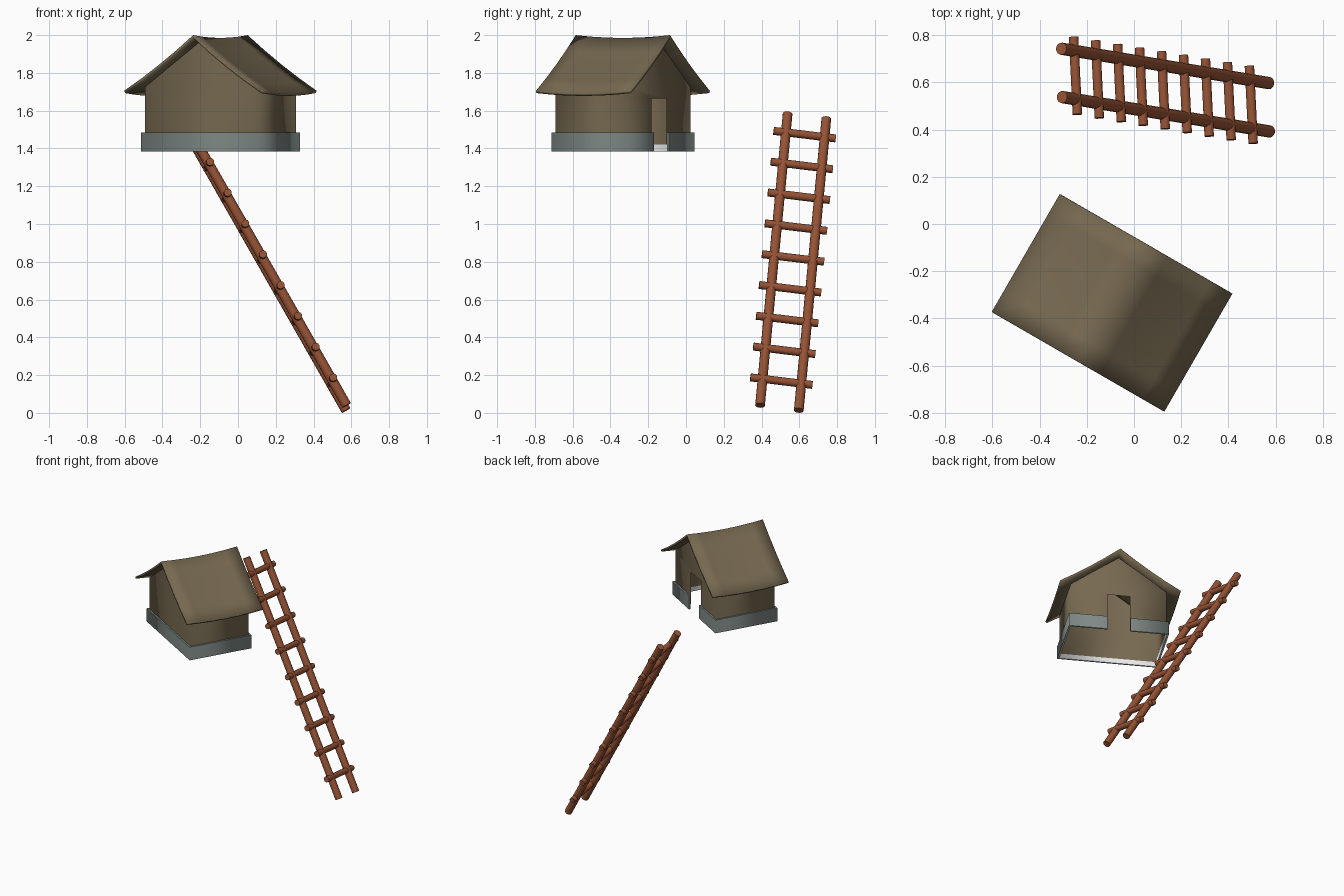
import bpy, bmesh, math
from mathutils import Matrix, Vector

if "Cube" in bpy.data.objects:
    bpy.data.objects.remove(bpy.data.objects["Cube"])


def material(name, rgb):
    m = bpy.data.materials.new(name)
    m.diffuse_color = (*rgb, 1)
    m.use_nodes = True
    m.node_tree.nodes["Principled BSDF"].inputs["Base Color"].default_value = m.diffuse_color
    return m


BROWN = material("weathered_brown", (0.18, 0.14, 0.08))
STONE = material("grey_stone", (0.21, 0.25, 0.235))
PALE = material("pale_lining", (0.8, 0.8, 0.8))
WOOD = material("red_wood", (0.30, 0.085, 0.035))

# the hut is turned 30 degrees; its ridge runs along local y
HUT = Matrix.Translation((-0.093, -0.334, 0)) @ Matrix.Rotation(math.radians(-30), 4, "Z")


def finish(bm, name, mats, matrix=None):
    if matrix is not None:
        bm.transform(matrix)
    me = bpy.data.meshes.new(name)
    bm.to_mesh(me)
    bm.free()
    for m in mats:
        me.materials.append(m)
    for p in me.polygons:
        p.use_smooth = True
    ob = bpy.data.objects.new(name, me)
    bpy.context.collection.objects.link(ob)
    return ob


# ---- walls: gable walls front and back, doorway in the back one
A, B, D = 0.335, 0.22, 0.08
Z0, ZE, ZA, ZD = 1.42, 1.725, 1.965, 1.665
bm = bmesh.new()


def v(x, y, z):
    return bm.verts.new((x, y, z))


front = [v(-A, -B, Z0), v(A, -B, Z0), v(A, -B, ZE), v(0, -B, ZA), v(-A, -B, ZE)]
back = [v(A, B, Z0), v(D, B, Z0), v(D, B, ZD), v(-D, B, ZD), v(-D, B, Z0),
        v(-A, B, Z0), v(-A, B, ZE), v(0, B, ZA), v(A, B, ZE)]
bm.faces.new(front)
bm.faces.new([back[i] for i in (0, 1, 2, 8)])
bm.faces.new([back[i] for i in (2, 3, 6, 7, 8)])
bm.faces.new([back[i] for i in (3, 4, 5, 6)])
bm.faces.new([front[1], back[0], back[8], front[2]])
bm.faces.new([back[5], front[0], front[4], back[6]])
finish(bm, "walls", [BROWN], HUT)


# ---- stone base band, open at the doorway, pale on the inside
def ring(a, b):
    return [(-D, b), (-a, b), (-a, -b), (a, -b), (a, b), (D, b)]


outer, inner = ring(0.35, 0.235), ring(0.338, 0.223)
low, high = 1.385, 1.485
bm = bmesh.new()


def strip(p, zp, q, zq, mat, cap=False):
    lo = [bm.verts.new((*c, zp)) for c in p]
    hi = [bm.verts.new((*c, zq)) for c in q]
    for i in range(len(p) - 1):
        f = bm.faces.new((lo[i], lo[i + 1], hi[i + 1], hi[i]))
        f.material_index = mat


strip(outer, low, outer, high, 0)
strip(outer, high, inner, high, 0)
strip(inner, high, inner, low, 1)
strip(inner, low, outer, low, 1)
for i in (0, 5):  # door jambs
    q = [(*outer[i], low), (*outer[i], high), (*inner[i], high), (*inner[i], low)]
    bm.faces.new([bm.verts.new(c) for c in (q if i == 0 else q[::-1])])
finish(bm, "stone_base", [STONE, PALE], HUT)

# ---- sagging roof with flared eaves
U, V = 0.4225, 0.288
bm = bmesh.new()
cols, rows = 8, 6
grid = []
for j in range(rows + 1):
    t = 2 * j / rows - 1
    line = []
    for i in range(cols + 1):
        s = 2 * i / cols - 1
        r = abs(s)
        z = 1.985 + 0.015 * t * t - 0.295 * (r + 0.15 * r * (1 - r))
        line.append(bm.verts.new((s * U, t * V, z)))
    grid.append(line)
for j in range(rows):
    for i in range(cols):
        bm.faces.new((grid[j][i], grid[j][i + 1], grid[j + 1][i + 1], grid[j + 1][i]))
roof = finish(bm, "roof", [BROWN], HUT)
mod = roof.modifiers.new("thickness", "SOLIDIFY")
mod.thickness = 0.014
mod.offset = -1


# ---- ladder
def pole(name, a, b, radius, sides):
    a, b = Vector(a), Vector(b)
    d = b - a
    bm = bmesh.new()
    bmesh.ops.create_cone(bm, cap_ends=True, segments=sides, radius1=radius,
                          radius2=radius, depth=d.length)
    m = Matrix.Translation((a + b) / 2) @ d.to_track_quat("Z", "Y").to_matrix().to_4x4()
    ob = finish(bm, name, [WOOD], m)
    bpy.context.view_layer.objects.active = ob
    ob.select_set(True)
    bpy.ops.object.shade_smooth_by_angle(angle=math.radians(50))
    ob.select_set(False)


pole("ladder_rail_near", (0.575, 0.392, 0.04), (-0.305, 0.538, 1.583), 0.026, 12)
pole("ladder_rail_far", (0.572, 0.597, 0.013), (-0.308, 0.743, 1.558), 0.026, 12)
first, last = Vector((0.497, 0.505, 0.168)), Vector((-0.248, 0.628, 1.473))
half = Vector((0.008, -0.164, 0.02))
for k in range(9):
    c = first.lerp(last, k / 8)
    pole(f"ladder_rung_{k + 1}", c - half, c + half, 0.021, 10)
